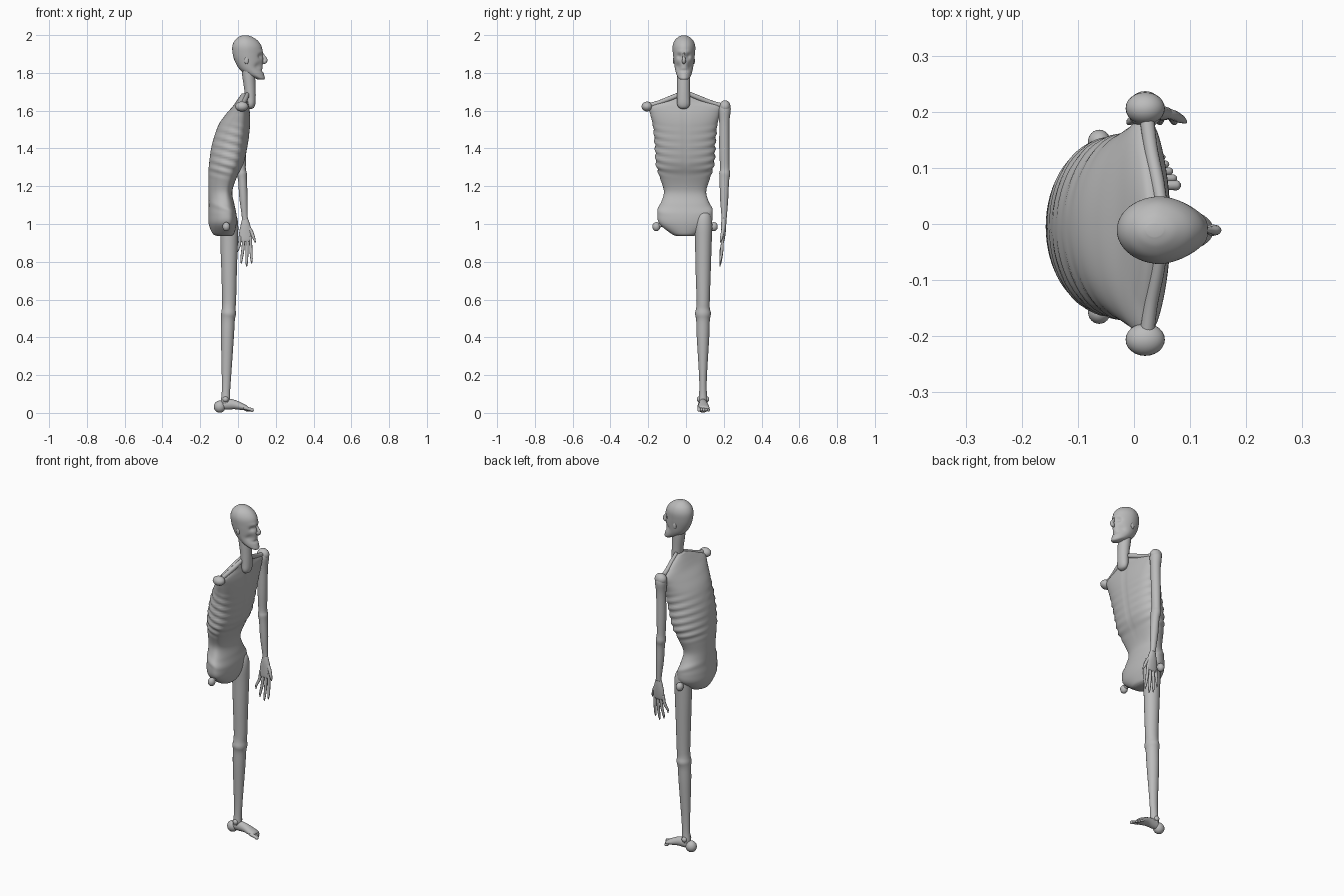
import bpy, bmesh, math
from mathutils import Vector

grey = bpy.data.materials.new("bone_grey")
grey.diffuse_color = (0.5, 0.5, 0.5, 1)


def dense(rows, n):
    """Smooth in-between rows through a short list of sections."""
    out = []
    for i in range(len(rows) - 1):
        quad = (rows[max(i - 1, 0)], rows[i], rows[i + 1], rows[min(i + 2, len(rows) - 1)])
        for k in range(n):
            t = k / n
            out.append([b + 0.5 * t * (c - a + t * (2*a - 5*b + 4*c - d + t * (3*(b - c) + d - a)))
                        for a, b, c, d in zip(*quad)])
    return out + [list(rows[-1])]


def finish(name, bm):
    bmesh.ops.recalc_face_normals(bm, faces=bm.faces)
    me = bpy.data.meshes.new(name)
    bm.to_mesh(me)
    bm.free()
    me.materials.append(grey)
    ob = bpy.data.objects.new(name, me)
    bpy.context.collection.objects.link(ob)
    for p in me.polygons:
        p.use_smooth = True
    return ob


def loft(name, rings):
    bm = bmesh.new()
    vs = [[bm.verts.new(p) for p in r] for r in rings]
    n = len(vs[0])
    for a, b in zip(vs, vs[1:]):
        for i in range(n):
            j = (i + 1) % n
            bm.faces.new((a[i], a[j], b[j], b[i]))
    for ring in (vs[0], vs[-1]):
        c = bm.verts.new(sum((v.co for v in ring), Vector()) / n)
        for i in range(n):
            bm.faces.new((ring[i], ring[(i + 1) % n], c))
    return finish(name, bm)


def tube(name, rows, side=(0, 1, 0), n=16, steps=4):
    """Rows are x, y, z, radius across, radius along the side axis."""
    rows = dense(rows, steps)
    rings = []
    for i, r in enumerate(rows):
        t = (Vector(rows[min(i + 1, len(rows) - 1)][:3]) - Vector(rows[max(i - 1, 0)][:3])).normalized()
        s = Vector(side)
        s = (s - t * s.dot(t)).normalized()
        u = t.cross(s)
        rings.append([Vector(r[:3]) + u * (r[3] * math.cos(2*math.pi*k/n)) + s * (r[4] * math.sin(2*math.pi*k/n))
                      for k in range(n)])
    return loft(name, rings)


def ball(name, loc, size):
    bm = bmesh.new()
    bmesh.ops.create_uvsphere(bm, u_segments=24, v_segments=14, radius=1)
    for v in bm.verts:
        v.co = Vector(loc) + Vector(c * s for c, s in zip(v.co, size))
    return finish(name, bm)


def bump(v, c, w):
    return math.exp(-((v - c) / w) ** 2)


# Torso: z, back x, front x, widest x, half width
torso = [(0.936, -0.11, -0.035, -0.07, 0.045), (0.95, -0.135, -0.02, -0.07, 0.075),
         (1.0, -0.155, -0.008, -0.06, 0.135), (1.05, -0.157, -0.008, -0.06, 0.146),
         (1.10, -0.155, -0.018, -0.07, 0.132), (1.17, -0.157, -0.03, -0.075, 0.112),
         (1.25, -0.157, -0.005, -0.06, 0.135), (1.32, -0.153, 0.03, -0.045, 0.154),
         (1.42, -0.138, 0.052, -0.025, 0.160), (1.52, -0.105, 0.064, 0.0, 0.170),
         (1.58, -0.065, 0.064, 0.012, 0.184), (1.62, -0.03, 0.058, 0.018, 0.19),
         (1.645, -0.012, 0.053, 0.02, 0.14), (1.67, 0.005, 0.05, 0.025, 0.085),
         (1.69, 0.02, 0.046, 0.03, 0.035)]
rings = []
for z, back, front, mid, half in dense(torso, 9):
    ring = []
    for k in range(64):
        a = 2 * math.pi * k / 64
        c, s = math.cos(a), math.sin(a)
        # Rib ridges slope down toward the front, fading at spine and breastbone
        fade = min(1, max(0, (z - 1.23) / 0.06)) * min(1, max(0, (1.54 - z) / 0.08))
        rib = 1 + 0.028 * fade * abs(s) ** 0.7 * math.sin((z + 0.03 * c) * 2 * math.pi / 0.042)
        # Hip crest
        rib += 0.05 * bump(z, 1.085 - 0.03 * c, 0.018) * abs(s) ** 2
        x = (front - mid) * c ** 0.75 if c > 0 else (back - mid) * abs(c)
        # Breastbone groove
        if c > 0 and z > 1.2:
            x -= 0.004 * bump(s * half, 0, 0.009) * min(1, (z - 1.2) * 8)
        ring.append(Vector((mid + x * rib, -0.005 + half * s * rib, z)))
    rings.append(ring)
loft("torso", rings)

# Head: z, back x, front x, half width
head = [(1.764, 0.105, 0.138, 0.016), (1.772, 0.088, 0.142, 0.028), (1.79, 0.045, 0.138, 0.039),
        (1.82, 0.008, 0.130, 0.047), (1.86, -0.016, 0.132, 0.053), (1.90, -0.028, 0.131, 0.058),
        (1.94, -0.030, 0.125, 0.060), (1.97, -0.018, 0.105, 0.050), (1.99, 0.004, 0.076, 0.030),
        (1.998, 0.022, 0.052, 0.012)]
rings = []
for z, back, front, half in dense(head, 6):
    ring = []
    for k in range(48):
        a = 2 * math.pi * k / 48
        c, s = math.cos(a), math.sin(a)
        x = (back + front) / 2 + (front - back) / 2 * c
        y = half * s * (1 - 0.12 * max(c, 0))
        if c > 0:
            # Eye sockets, hollow cheeks, mouth crease and brow
            x -= 0.014 * bump(abs(y), 0.024, 0.011) * bump(z, 1.888, 0.012)
            x -= 0.012 * bump(abs(y), 0.033, 0.012) * bump(z, 1.835, 0.018)
            x -= 0.007 * bump(y, 0, 0.022) * bump(z, 1.812, 0.006)
            x += 0.004 * bump(abs(y), 0.02, 0.016) * bump(z, 1.912, 0.008)
        ring.append(Vector((x, y - 0.011, z)))
    rings.append(ring)
loft("head", rings)
tube("nose", [(0.122, -0.011, 0.0 + 1.915, 0.005, 0.005), (0.134, -0.011, 1.89, 0.008, 0.006),
              (0.144, -0.011, 1.870, 0.012, 0.009), (0.138, -0.011, 1.858, 0.012, 0.010),
              (0.13, -0.011, 1.85, 0.004, 0.004)], n=12)
for s in (-1, 1):
    ball("ear", (0.045, -0.011 + s * 0.053, 1.865), (0.011, 0.005, 0.018))

# Neck
tube("neck", [(0.052, -0.013, 1.86, 0.03, 0.035), (0.055, -0.013, 1.80, 0.034, 0.036),
              (0.062, -0.013, 1.73, 0.031, 0.034), (0.066, -0.013, 1.67, 0.028, 0.034),
              (0.068, -0.013, 1.635, 0.024, 0.034), (0.068, -0.013, 1.616, 0.016, 0.024),
              (0.068, -0.013, 1.609, 0.004, 0.006)], n=20)

# Collar bones, shoulder joints and hip joints on both sides
for s in (-1, 1):
    y = -0.005
    tube("collar_bone", [(0.022, y + s * 0.20, 1.625, 0.013, 0.013), (0.030, y + s * 0.14, 1.642, 0.012, 0.012),
                         (0.042, y + s * 0.08, 1.665, 0.012, 0.013), (0.052, y + s * 0.02, 1.69, 0.010, 0.012)],
         side=(0, 0, 1))
    ball("shoulder_joint", (0.02, s * 0.206, 1.622), (0.035, 0.029, 0.026 if s < 0 else 0.033))
    ball("hip_joint", (-0.062, y + s * 0.152, 0.986), (0.020, 0.021, 0.024))
    tube("hip_stub", [(-0.062, y + s * 0.08, 1.01, 0.012, 0.012), (-0.062, y + s * 0.15, 0.988, 0.012, 0.012)],
         side=(0, 0, 1))

# Arm
tube("arm", [(0.02, 0.203, 1.645, 0.018, 0.018), (0.02, 0.204, 1.61, 0.032, 0.033),
             (0.02, 0.203, 1.54, 0.027, 0.027), (0.018, 0.203, 1.40, 0.026, 0.027),
             (0.018, 0.205, 1.30, 0.023, 0.025), (0.02, 0.205, 1.265, 0.027, 0.029),
             (0.024, 0.203, 1.23, 0.023, 0.025), (0.029, 0.202, 1.14, 0.022, 0.022),
             (0.035, 0.202, 1.05, 0.016, 0.015), (0.037, 0.201, 1.02, 0.016, 0.013)], n=20)
tube("palm", [(0.037, 0.201, 1.03, 0.015, 0.012), (0.039, 0.199, 0.995, 0.025, 0.014),
              (0.040, 0.197, 0.955, 0.034, 0.013), (0.040, 0.194, 0.915, 0.034, 0.010),
              (0.040, 0.193, 0.905, 0.026, 0.006)])
# Fingers: knuckle x, tip x, tip z
for x0, x1, z1 in ((0.012, -0.008, 0.83), (0.031, 0.018, 0.79), (0.049, 0.046, 0.775), (0.066, 0.072, 0.79)):
    mid = (x0 + x1) / 2
    tube("finger", [(x0, 0.194, 0.935, 0.009, 0.008), (x0 * 0.6 + mid * 0.4, 0.192, 0.895, 0.008, 0.008),
                    (mid, 0.189, (z1 + 0.92) / 2, 0.008, 0.008), (x1, 0.182, z1 + 0.02, 0.006, 0.006),
                    (x1, 0.179, z1, 0.002, 0.002)], n=10)
tube("thumb", [(0.045, 0.199, 0.995, 0.010, 0.009), (0.067, 0.195, 0.965, 0.010, 0.009),
               (0.082, 0.188, 0.93, 0.008, 0.008), (0.092, 0.182, 0.903, 0.003, 0.003)], n=10)

# Leg
tube("leg", [(-0.045, 0.094, 1.065, 0.012, 0.014), (-0.045, 0.094, 1.05, 0.034, 0.036),
             (-0.045, 0.092, 1.0, 0.046, 0.047), (-0.047, 0.092, 0.90, 0.046, 0.044),
             (-0.047, 0.091, 0.75, 0.041, 0.040), (-0.047, 0.091, 0.60, 0.037, 0.035),
             (-0.049, 0.090, 0.555, 0.036, 0.036), (-0.050, 0.090, 0.525, 0.039, 0.042),
             (-0.053, 0.090, 0.49, 0.036, 0.036), (-0.056, 0.090, 0.40, 0.034, 0.033),
             (-0.061, 0.090, 0.20, 0.025, 0.021), (-0.064, 0.090, 0.11, 0.022, 0.020),
             (-0.066, 0.090, 0.06, 0.024, 0.024), (-0.066, 0.090, 0.035, 0.014, 0.016)], n=24)
for s in (-1, 1):
    ball("ankle_bone", (-0.066, 0.09 + s * 0.02, 0.072), (0.015, 0.013, 0.015))

# Foot and toes
ball("heel", (-0.097, 0.09, 0.033), (0.031, 0.029, 0.032))
tube("foot", [(-0.09, 0.09, 0.04, 0.022, 0.020), (-0.05, 0.09, 0.046, 0.028, 0.023),
              (-0.015, 0.091, 0.043, 0.024, 0.025), (0.02, 0.092, 0.033, 0.018, 0.030),
              (0.045, 0.093, 0.026, 0.012, 0.031), (0.052, 0.093, 0.023, 0.006, 0.026)])
for i in range(5):
    y, tip = 0.069 + 0.0125 * i, 0.083 - 0.007 * i
    r = 0.009 if i == 0 else 0.007
    tube("toe", [(0.03, y, 0.027, r, r), (tip - 0.018, y, 0.019, r, r),
                 (tip - 0.006, y, 0.014, r, r), (tip, y, 0.012, 0.003, 0.003)], n=10)
